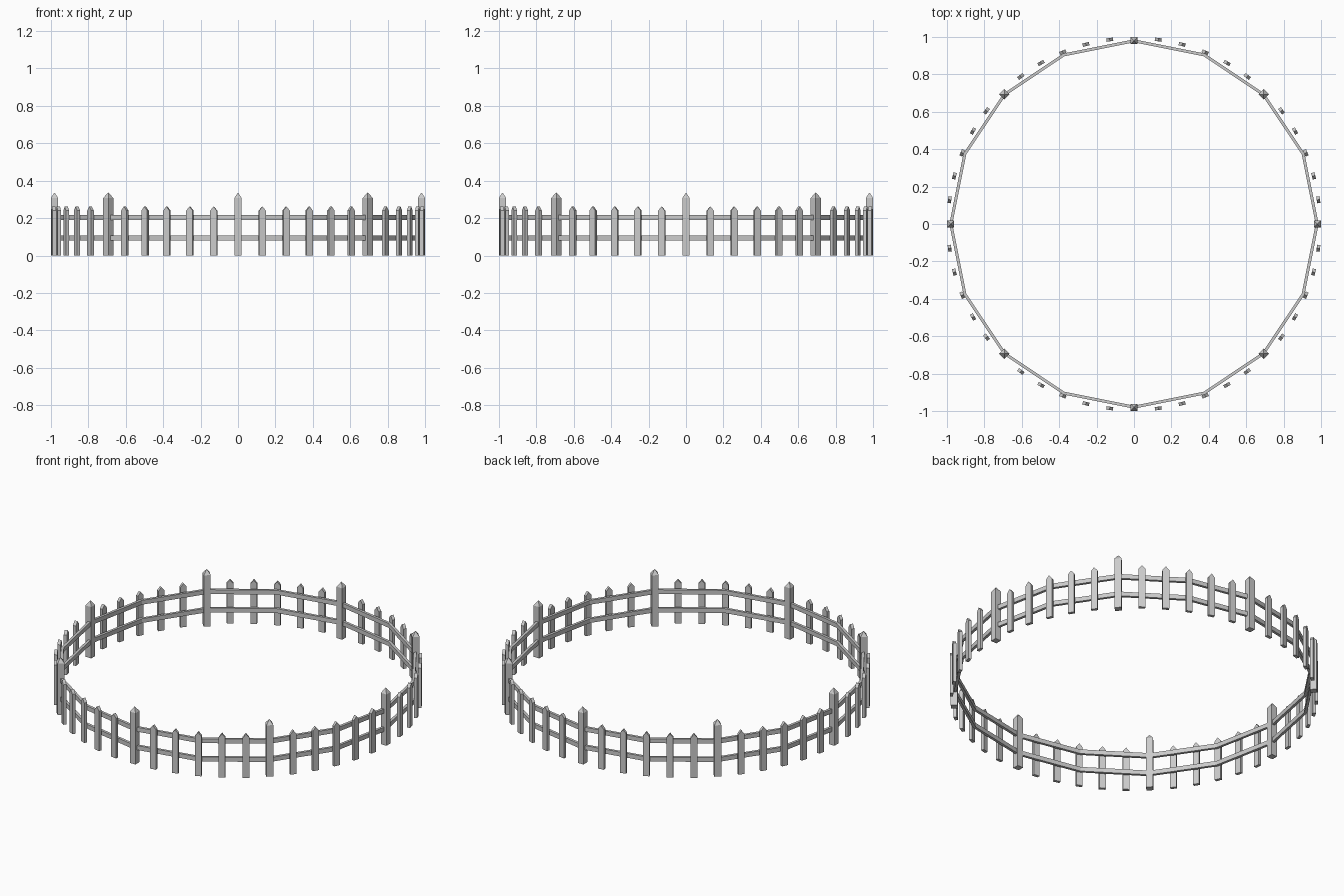
import bpy, bmesh
from math import sin, cos, pi
from mathutils import Matrix

if "Cube" in bpy.data.objects:
    bpy.data.objects.remove(bpy.data.objects["Cube"])


def make_object(name, bm):
    bmesh.ops.recalc_face_normals(bm, faces=bm.faces)
    mesh = bpy.data.meshes.new(name)
    bm.to_mesh(mesh)
    bm.free()
    obj = bpy.data.objects.new(name, mesh)
    bpy.context.collection.objects.link(obj)
    return obj


def place_on_ring(mesh_obj, name, radius, angle):
    # local y points outward from the ring centre
    obj = mesh_obj or None
    obj.name = name
    obj.matrix_world = (Matrix.Rotation(angle, 4, 'Z')
                        @ Matrix.Translation((0, radius, 0)))
    return obj


def picket(width, depth, shoulder, top):
    # pentagonal board with a gabled tip
    bm = bmesh.new()
    w = width / 2
    outline = [(-w, 0), (w, 0), (w, shoulder), (0, top), (-w, shoulder)]
    face = bm.faces.new([bm.verts.new((x, -depth / 2, z)) for x, z in outline])
    ext = bmesh.ops.extrude_face_region(bm, geom=[face])
    moved = [v for v in ext['geom'] if isinstance(v, bmesh.types.BMVert)]
    bmesh.ops.translate(bm, verts=moved, vec=(0, depth, 0))
    if not face.is_valid or len(bm.faces) < 7:
        bm.faces.new([v for v in bm.verts if v not in moved])
    return bm


def post(width, shoulder, top):
    # square post with a pyramid cap
    bm = bmesh.new()
    w = width / 2
    corners = [(-w, -w), (w, -w), (w, w), (-w, w)]
    low = [bm.verts.new((x, y, 0)) for x, y in corners]
    high = [bm.verts.new((x, y, shoulder)) for x, y in corners]
    tip = bm.verts.new((0, 0, top))
    bm.faces.new(low)
    for i in range(4):
        j = (i + 1) % 4
        bm.faces.new((low[i], low[j], high[j], high[i]))
        bm.faces.new((high[i], high[j], tip))
    return bm


def rail(radius, thick, z0, z1, sides=16):
    # rectangular bar following a 16-sided ring
    bm = bmesh.new()
    section = [(radius - thick / 2, z0), (radius + thick / 2, z0),
               (radius + thick / 2, z1), (radius - thick / 2, z1)]
    rings = []
    for i in range(sides):
        a = 2 * pi * i / sides
        rings.append([bm.verts.new((r * cos(a), r * sin(a), z)) for r, z in section])
    for i in range(sides):
        a, b = rings[i], rings[(i + 1) % sides]
        for k in range(4):
            m = (k + 1) % 4
            bm.faces.new((a[k], b[k], b[m], a[m]))
    return bm


# posts every sixth slot, pickets in the other slots
SLOTS = 48
for i in range(SLOTS):
    angle = 2 * pi * i / SLOTS
    if i % 6 == 0:
        place_on_ring(make_object("post", post(0.038, 0.308, 0.337)),
                      f"post_{i // 6 + 1}", 0.981, angle)
    else:
        place_on_ring(make_object("picket", picket(0.036, 0.018, 0.24, 0.262)),
                      f"picket_{i}", 0.994, angle)

# two horizontal rails
make_object("lower_rail", rail(0.979, 0.016, 0.081, 0.107))
make_object("upper_rail", rail(0.979, 0.016, 0.191, 0.217))
